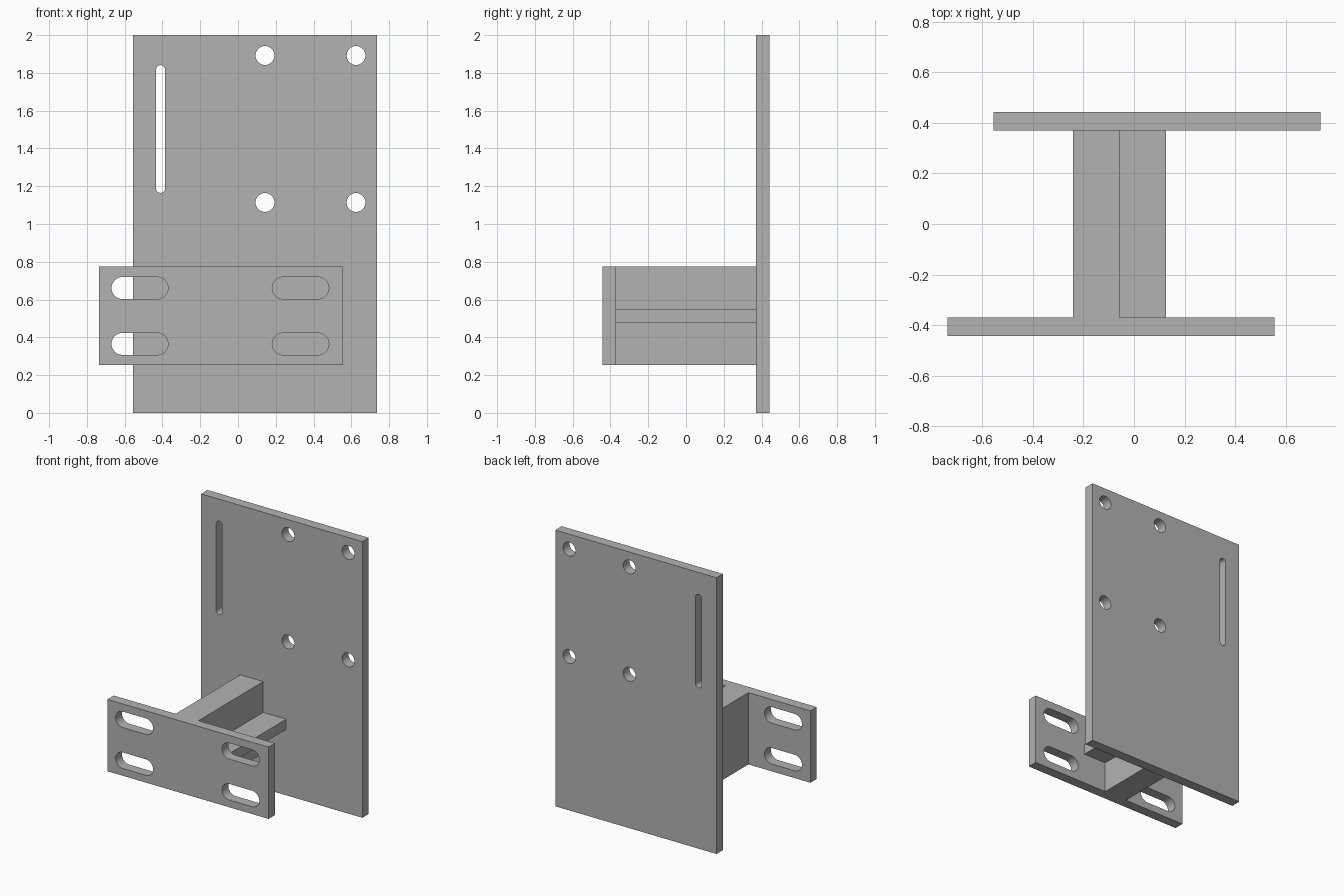
import bpy
import bmesh
from math import pi, cos, sin, radians
from mathutils import Matrix

cube = bpy.data.objects.get("Cube")
if cube:
    bpy.data.objects.remove(cube, do_unlink=True)

grey = bpy.data.materials.new("plain grey")
grey.use_nodes = True
colour = (0.45, 0.45, 0.45, 1)
grey.diffuse_color = colour
grey.node_tree.nodes["Principled BSDF"].inputs["Base Color"].default_value = colour


def rectangle(x0, x1, z0, z1):
    return [(x0, z0), (x1, z0), (x1, z1), (x0, z1)]


def slot(cx, cz, r, dx=0, dz=0, steps=16):
    """Round-ended outline; dx or dz is the half distance between end centres."""
    start = -pi / 2 if dx else 0
    points = []
    for side in (1, -1):
        for i in range(steps + 1):
            if not (dx or dz) and i == steps:
                continue  # a plain circle needs no doubled joints
            a = start + pi * i / steps + (0 if side == 1 else pi)
            points.append((cx + side * dx + r * cos(a), cz + side * dz + r * sin(a)))
    return points


def plate(name, y0, y1, outlines):
    """Fill the outlines (first is the border, the rest are holes) and extrude along y."""
    curve = bpy.data.curves.new(name, 'CURVE')
    curve.dimensions = '2D'
    curve.fill_mode = 'BOTH'
    curve.extrude = (y1 - y0) / 2
    for outline in outlines:
        spline = curve.splines.new('POLY')
        spline.points.add(len(outline) - 1)
        for point, (x, z) in zip(spline.points, outline):
            point.co = (x, z, 0, 1)
        spline.use_cyclic_u = True
    shape = bpy.data.objects.new(name + "_outline", curve)
    bpy.context.collection.objects.link(shape)
    evaluated = shape.evaluated_get(bpy.context.evaluated_depsgraph_get())
    mesh = bpy.data.meshes.new_from_object(evaluated)
    bpy.data.objects.remove(shape, do_unlink=True)

    # Weld the caps to the walls and stand the plate upright
    bm = bmesh.new()
    bm.from_mesh(mesh)
    bmesh.ops.remove_doubles(bm, verts=bm.verts, dist=0.0001)
    bm.transform(Matrix.Translation((0, (y0 + y1) / 2, 0)) @ Matrix.Rotation(pi / 2, 4, 'X'))
    bmesh.ops.recalc_face_normals(bm, faces=bm.faces)
    bm.to_mesh(mesh)
    bm.free()
    mesh.name = name
    mesh.materials.clear()
    mesh.materials.append(grey)
    obj = bpy.data.objects.new(name, mesh)
    bpy.context.collection.objects.link(obj)
    bpy.ops.object.select_all(action='DESELECT')
    obj.select_set(True)
    bpy.context.view_layer.objects.active = obj
    bpy.ops.object.shade_smooth_by_angle(angle=radians(30))
    return obj


OUTER, INNER = 0.443, 0.37

# Tall back plate with four round holes and a narrow upright slot
holes = [slot(x, z, 0.05) for x in (0.143, 0.625) for z in (1.114, 1.892)]
holes.append(slot(-0.41, 1.503, 0.024, dz=0.314))
plate("back_plate", INNER, OUTER, [rectangle(-0.555, 0.737, 0, 2)] + holes)

# Low front plate with four wide slots
slots = [slot(x, z, 0.058, dx=0.092) for x in (-0.52, 0.331) for z in (0.365, 0.661)]
plate("front_plate", -OUTER, -INNER, [rectangle(-0.737, 0.555, 0.254, 0.774)] + slots)

# Upright web and side rib joining the plates
plate("web", -INNER, INNER, [rectangle(-0.241, -0.057, 0.254, 0.774)])
plate("side_rib", -INNER, INNER, [rectangle(-0.057, 0.127, 0.477, 0.551)])
